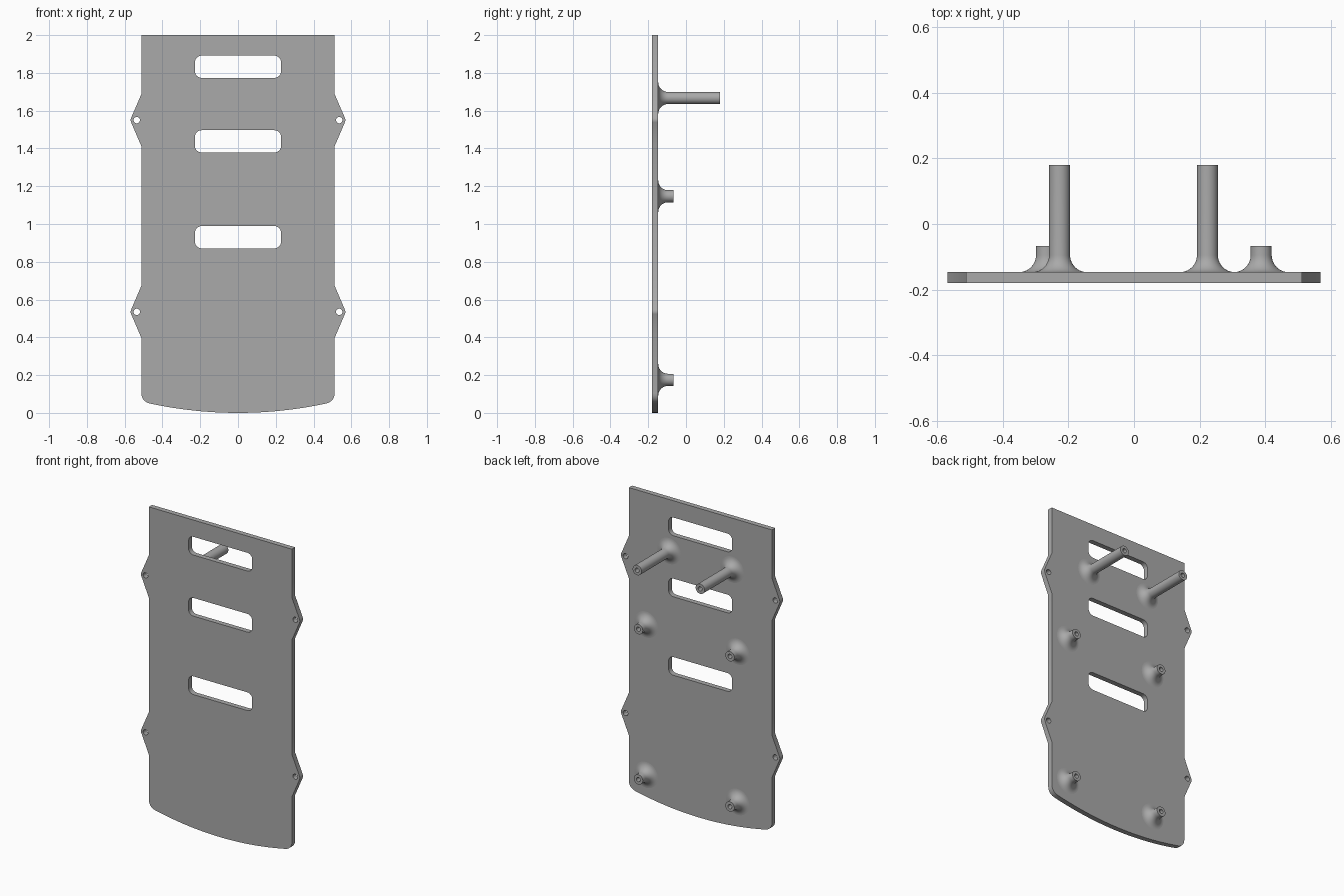
import bpy, bmesh
from math import pi, sin, cos, tan, radians
from mathutils import Vector, Matrix

if "Cube" in bpy.data.objects:
    bpy.data.objects.remove(bpy.data.objects["Cube"])

FRONT, BACK = -0.18, -0.147

grey = bpy.data.materials.new("plain grey")
grey.use_nodes = True
GREY = (0.4, 0.4, 0.4, 1)
grey.diffuse_color = GREY
grey.node_tree.nodes["Principled BSDF"].inputs["Base Color"].default_value = GREY


def finish(obj):
    bpy.ops.object.select_all(action="DESELECT")
    bpy.context.view_layer.objects.active = obj
    obj.select_set(True)
    bpy.ops.object.shade_smooth_by_angle(angle=radians(30))


def rounded(corners, steps=6):
    """Polygon from (x, z, radius) corners, each rounded by an arc."""
    out = []
    for i, (x, z, r) in enumerate(corners):
        p = Vector((x, z))
        if r == 0:
            out.append(p)
            continue
        a = (Vector(corners[i - 1][:2]) - p).normalized()
        b = (Vector(corners[(i + 1) % len(corners)][:2]) - p).normalized()
        half = a.angle(b) / 2
        centre = p + (a + b).normalized() * r / sin(half)
        start = p + a * r / tan(half) - centre
        end = p + b * r / tan(half) - centre
        sweep = start.angle_signed(end)
        for k in range(steps + 1):
            out.append(centre + Matrix.Rotation(-sweep * k / steps, 2) @ start)
    return out


def circle(x, z, r, n=24):
    return [Vector((x + r * cos(2 * pi * i / n), z + r * sin(2 * pi * i / n))) for i in range(n)]


# Plate outline: bowed bottom, rounded lower corners, two ears per side
W, EAR = 0.512, 0.571
EARS = (0.535, 1.55)


def bow(x):
    return x * x / 4.4


side = [(W, bow(W), 0.055)]
for z in EARS:
    side += [(W, z - 0.137, 0), (EAR, z, 0.03), (W, z + 0.137, 0)]
side.append((W, 2.0, 0))
bottom = [(0.45 * i / 12, bow(0.45 * i / 12), 0) for i in range(-12, 13)]
outline = bottom + side + [(-x, z, r) for x, z, r in reversed(side)]
loops = [rounded(outline)]

# Slots and ear holes
for z in (0.93, 1.4375, 1.8325):
    w, h = 0.228, 0.059
    loops.append(rounded([(-w, z - h, 0.035), (w, z - h, 0.035), (w, z + h, 0.035), (-w, z + h, 0.035)]))
for z in EARS:
    loops += [circle(s * 0.536, z, 0.017) for s in (-1, 1)]

curve = bpy.data.curves.new("plate_outline", "CURVE")
curve.dimensions = "2D"
curve.fill_mode = "BOTH"
curve.extrude = (BACK - FRONT) / 2
for loop in loops:
    spline = curve.splines.new("POLY")
    spline.points.add(len(loop) - 1)
    for point, p in zip(spline.points, loop):
        point.co = (p.x, p.y, 0, 1)
    spline.use_cyclic_u = True
plate = bpy.data.objects.new("back_plate", curve)
bpy.context.collection.objects.link(plate)
plate.rotation_euler = (pi / 2, 0, 0)
plate.location.y = (FRONT + BACK) / 2
bpy.ops.object.select_all(action="DESELECT")
bpy.context.view_layer.objects.active = plate
plate.select_set(True)
bpy.ops.object.convert(target="MESH")
plate = bpy.context.object
bm = bmesh.new()
bm.from_mesh(plate.data)
bmesh.ops.remove_doubles(bm, verts=bm.verts, dist=1e-5)
bmesh.ops.recalc_face_normals(bm, faces=bm.faces)
bm.to_mesh(plate.data)
bm.free()
plate.data.materials.clear()
plate.data.materials.append(grey)
finish(plate)


def post(name, x, z, tip):
    """Turned post with a flared foot and a blind screw hole in its end."""
    r, flare, hole = 0.032, 0.052, 0.014
    profile = [(r + flare * (1 - sin(t)), BACK + flare * (1 - cos(t)))
               for t in (pi / 2 * i / 10 for i in range(11))]
    profile = [(r + flare, BACK)] + [(r + flare * (1 - sin(t)), BACK + flare * (1 - cos(t)))
                                     for t in (pi / 2 * i / 10 for i in range(1, 11))]
    profile += [(r, tip), (hole, tip), (hole, tip - 0.06), (0, tip - 0.06)]
    bm = bmesh.new()
    verts = [bm.verts.new((a, y, 0)) for a, y in profile]
    edges = [bm.edges.new(pair) for pair in zip(verts, verts[1:])]
    bmesh.ops.spin(bm, geom=verts + edges, cent=(0, 0, 0), axis=(0, 1, 0), angle=2 * pi, steps=32)
    bmesh.ops.remove_doubles(bm, verts=bm.verts, dist=1e-5)
    bmesh.ops.recalc_face_normals(bm, faces=bm.faces)
    # The open foot leaves the direction ambiguous, so check the tip ring
    ring = max(bm.faces, key=lambda f: f.calc_center_median().y)
    if ring.normal.y < 0:
        bmesh.ops.reverse_faces(bm, faces=bm.faces)
    mesh = bpy.data.meshes.new(name)
    bm.to_mesh(mesh)
    bm.free()
    mesh.materials.append(grey)
    obj = bpy.data.objects.new(name, mesh)
    obj.location = (x, 0, z)
    bpy.context.collection.objects.link(obj)
    finish(obj)


# Long upper posts and short standoffs
for label, x in (("right", -0.227), ("left", 0.224)):
    post("long_post_" + label, x, 1.667, 0.18)
for level, z in (("lower", 0.175), ("middle", 1.147)):
    for label, x in (("right", -0.267), ("left", 0.388)):
        post(f"short_post_{level}_{label}", x, z, -0.067)
